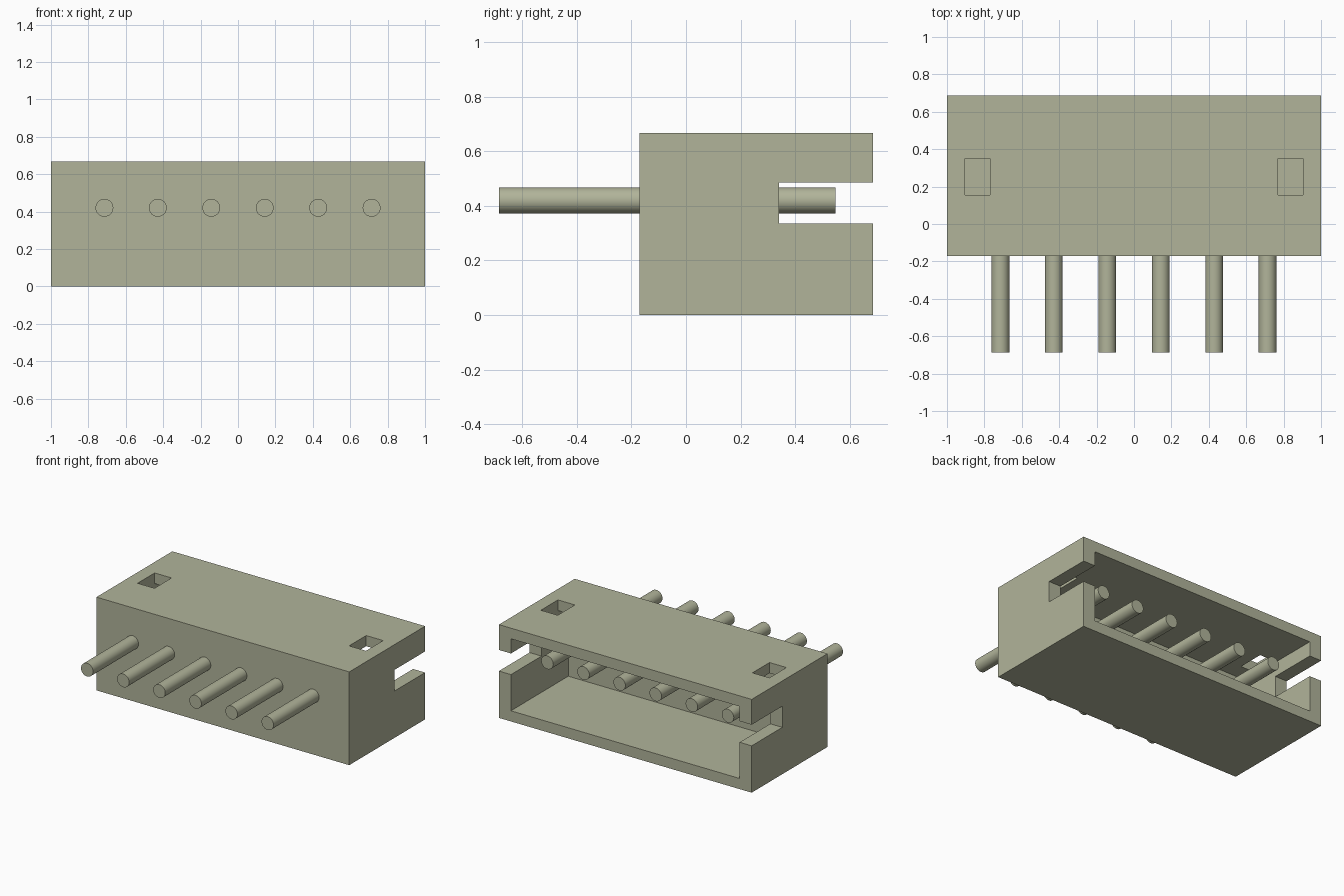
import bpy
import math

old = bpy.data.objects.get("Cube")
if old:
    bpy.data.objects.remove(old, do_unlink=True)

# Single flat colour
beige = bpy.data.materials.new("grey beige")
beige.use_nodes = True
COLOR = (0.44, 0.456, 0.323, 1.0)
beige.diffuse_color = COLOR
bsdf = next(n for n in beige.node_tree.nodes if n.type == 'BSDF_PRINCIPLED')
bsdf.inputs["Base Color"].default_value = COLOR


def box(name, lo, hi):
    """Axis-aligned box between two corners."""
    bpy.ops.mesh.primitive_cube_add(
        size=1, location=[(a + b) / 2 for a, b in zip(lo, hi)])
    ob = bpy.context.object
    ob.name = name
    ob.scale = [b - a for a, b in zip(lo, hi)]
    bpy.ops.object.transform_apply(location=False, rotation=False, scale=True)
    ob.data.materials.append(beige)
    return ob


def cut(target, cutter):
    """Subtract a box from the target and discard it."""
    cutter.hide_render = True
    mod = target.modifiers.new("cut", 'BOOLEAN')
    mod.operation = 'DIFFERENCE'
    mod.solver = 'EXACT'
    mod.object = cutter
    bpy.context.view_layer.objects.active = target
    bpy.ops.object.modifier_apply(modifier=mod.name)
    bpy.data.objects.remove(cutter, do_unlink=True)


FRONT, BACK, HEIGHT = -0.171, 0.686, 0.667
SIDE, WALL = 0.095, 0.076

# Housing, open at the back
housing = box("housing", (-1, FRONT, 0), (1, BACK, HEIGHT))
cut(housing, box("cavity_cutter", (-1 + SIDE, 0.038, WALL),
                 (1 - SIDE, BACK + 0.1, HEIGHT - WALL)))

# Slot through both side walls
cut(housing, box("slot_cutter", (-1.1, 0.34, 0.335), (1.1, BACK + 0.2, 0.486)))

# Latch windows in the top
for s in (-1, 1):
    x0, x1 = sorted((s * 0.77, s * 0.904))
    cut(housing, box("window_cutter", (x0, 0.156, 0.5), (x1, 0.349, 0.8)))

# Row of six pins
PIN_START, PIN_END, PITCH = -0.686, 0.548, 0.2857
for i in range(6):
    bpy.ops.mesh.primitive_cylinder_add(
        vertices=32, radius=0.0476, depth=PIN_END - PIN_START,
        location=((i - 2.5) * PITCH, (PIN_START + PIN_END) / 2, 0.42),
        rotation=(math.pi / 2, 0, 0))
    pin = bpy.context.object
    pin.name = f"pin_{i + 1}"
    pin.data.materials.append(beige)
    bpy.ops.object.shade_smooth_by_angle(angle=math.radians(30))
